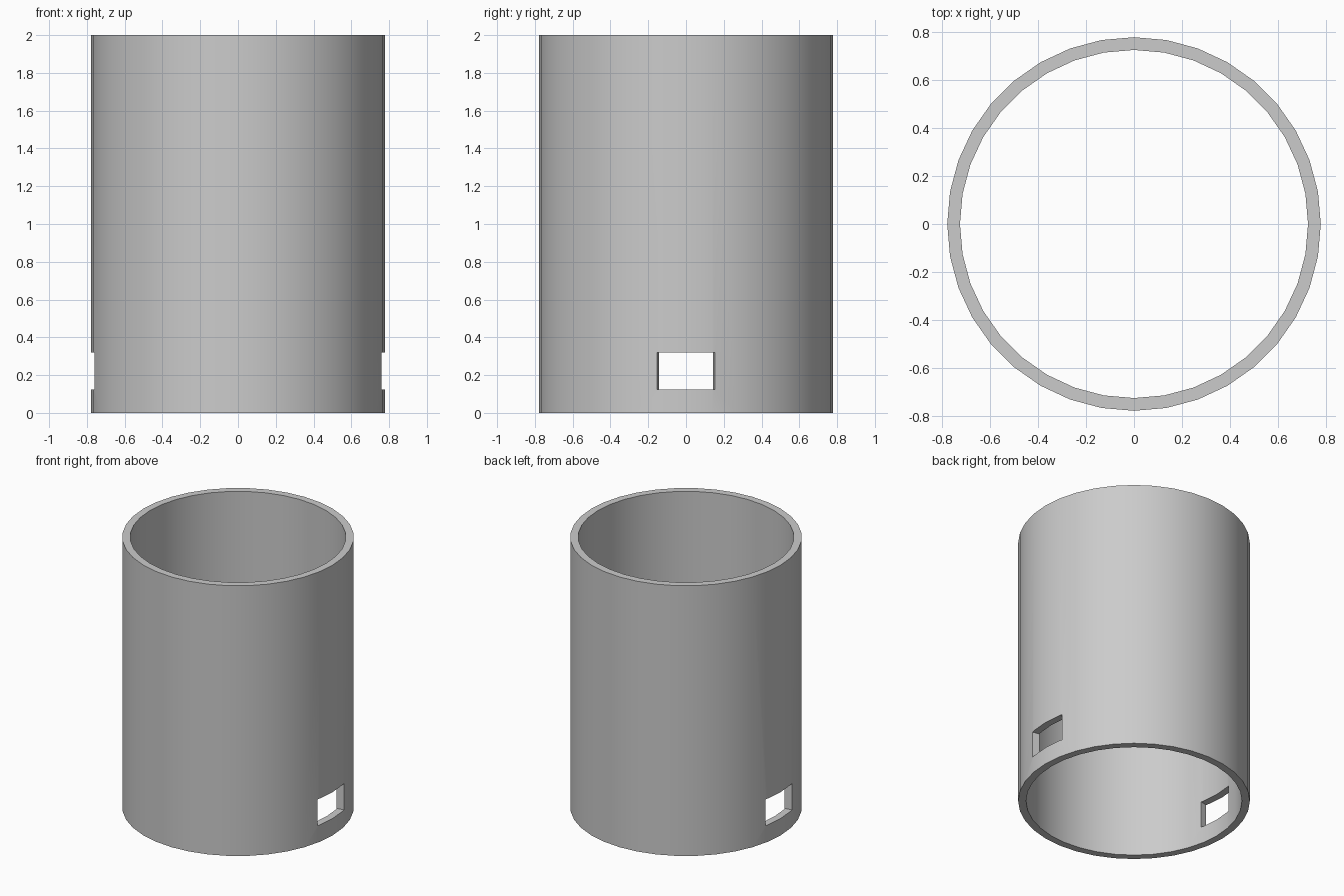
import bpy, bmesh, math

if "Cube" in bpy.data.objects:
    bpy.data.objects.remove(bpy.data.objects["Cube"], do_unlink=True)

SIDES, OUTER, INNER, HEIGHT = 36, 0.777, 0.724, 2.0
SLOT_ANGLE = math.radians(11.4)
SLOT_LOW, SLOT_HIGH = 0.125, 0.32

grey = bpy.data.materials.new("light grey")
grey.use_nodes = True
colour = (0.6, 0.6, 0.6, 1)
grey.diffuse_color = colour
grey.node_tree.nodes["Principled BSDF"].inputs["Base Color"].default_value = colour


def make_object(name, bm):
    bmesh.ops.recalc_face_normals(bm, faces=bm.faces)
    mesh = bpy.data.meshes.new(name)
    bm.to_mesh(mesh)
    bm.free()
    mesh.materials.append(grey)
    obj = bpy.data.objects.new(name, mesh)
    bpy.context.collection.objects.link(obj)
    return obj


# Tube: a rectangular wall section swept around the z axis
bm = bmesh.new()
section = [(INNER, 0), (OUTER, 0), (OUTER, HEIGHT), (INNER, HEIGHT)]
rings = []
for i in range(SIDES):
    a = math.tau * i / SIDES
    rings.append([bm.verts.new((r * math.cos(a), r * math.sin(a), z)) for r, z in section])
for i in range(SIDES):
    here, there = rings[i], rings[(i + 1) % SIDES]
    for j in range(4):
        k = (j + 1) % 4
        bm.faces.new((here[j], there[j], there[k], here[k]))
tube = make_object("tube_wall", bm)


# Slot cutters: wedges with radial sides, one on each side
def slot_cutter(name, side):
    bm = bmesh.new()
    base = []
    for r, sign in ((0.6, -1), (0.9, -1), (0.9, 1), (0.6, 1)):
        base.append(bm.verts.new((side * r, sign * r * math.tan(SLOT_ANGLE), SLOT_LOW)))
    face = bm.faces.new(base)
    grown = bmesh.ops.extrude_face_region(bm, geom=[face])["geom"]
    top = [v for v in grown if isinstance(v, bmesh.types.BMVert)]
    bmesh.ops.translate(bm, verts=top, vec=(0, 0, SLOT_HIGH - SLOT_LOW))
    return make_object(name, bm)


bpy.context.view_layer.objects.active = tube
tube.select_set(True)
for name, side in (("left_slot", 1), ("right_slot", -1)):
    cutter = slot_cutter(name, side)
    cut = tube.modifiers.new(name, "BOOLEAN")
    cut.operation = "DIFFERENCE"
    cut.solver = "EXACT"
    cut.object = cutter
    bpy.ops.object.modifier_apply(modifier=cut.name)
    bpy.data.objects.remove(cutter, do_unlink=True)

bpy.ops.object.shade_smooth_by_angle(angle=math.radians(30))
